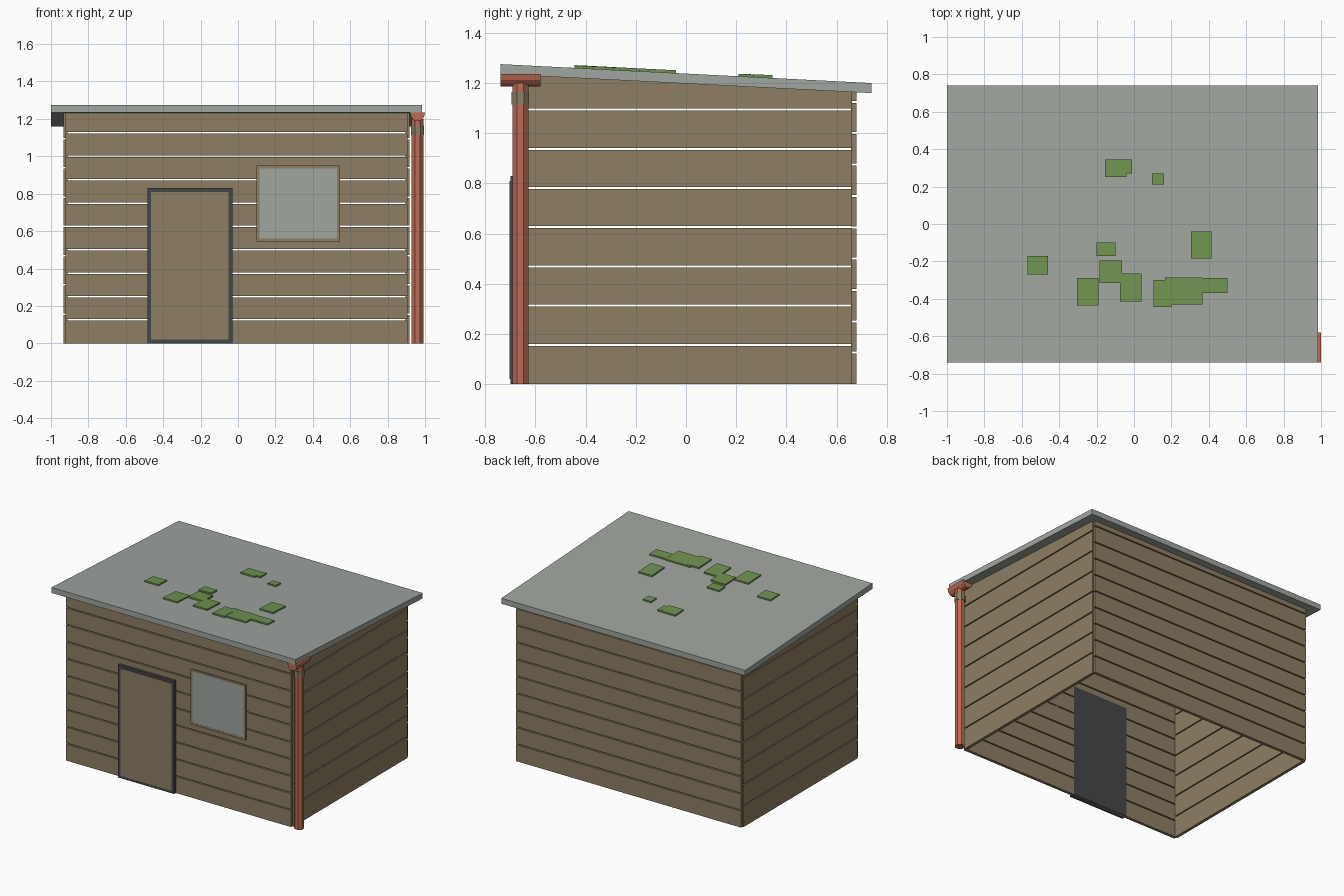
import bpy, bmesh, math
from mathutils import Matrix, Vector

if "Cube" in bpy.data.objects:
    bpy.data.objects.remove(bpy.data.objects["Cube"])


def material(name, rgb):
    m = bpy.data.materials.new(name)
    m.use_nodes = True
    m.diffuse_color = (*rgb, 1)
    m.node_tree.nodes["Principled BSDF"].inputs["Base Color"].default_value = (*rgb, 1)
    return m


WOOD = material("tan wood", (0.27, 0.21, 0.125))
GREY = material("pale grey", (0.35, 0.38, 0.35))
MOSS = material("moss green", (0.16, 0.29, 0.08))
CLAY = material("terracotta", (0.5, 0.15, 0.085))
DARK = material("dark frame", (0.06, 0.062, 0.068))

MID_X = -0.0075          # middle of the building
HALF_X, HALF_Y = 0.925, 0.68
THICK, GAP = 0.022, 0.008


def roof_under(y):
    return 1.1975 - 0.051 * y


def add_box(bm, x, y, z):
    """Box from ranges; a z limit may be a function of y for sloping faces."""
    verts = bmesh.ops.create_cube(bm, size=1)["verts"]
    for v in verts:
        px, py = x[v.co.x > 0], y[v.co.y > 0]
        pz = z[v.co.z > 0]
        v.co = (px, py, pz(py) if callable(pz) else pz)


def finish(bm, name, mat):
    bmesh.ops.recalc_face_normals(bm, faces=bm.faces)
    mesh = bpy.data.meshes.new(name)
    bm.to_mesh(mesh)
    bm.free()
    mesh.materials.append(mat)
    ob = bpy.data.objects.new(name, mesh)
    bpy.context.collection.objects.link(ob)
    return ob


def boxes(name, mat, items):
    bm = bmesh.new()
    for item in items:
        add_box(bm, *item)
    return finish(bm, name, mat)


def plank_wall(name, x, y, pitch, rows):
    """Stack of planks with narrow gaps; the top plank meets the roof."""
    items = []
    for i in range(rows):
        low = i * pitch + (GAP / 2 if i else 0)
        high = roof_under if i == rows - 1 else (i + 1) * pitch - GAP / 2
        items.append((x, y, (low, high)))
    return boxes(name, WOOD, items)


def frame(name, mat, x, y, z, w):
    """Four bars around a rectangle."""
    return boxes(name, mat, [
        ((x[0], x[0] + w), y, z), ((x[1] - w, x[1]), y, z),
        ((x[0] + w, x[1] - w), y, (z[0], z[0] + w)),
        ((x[0] + w, x[1] - w), y, (z[1] - w, z[1]))])


# Walls: the front and back have narrower planks than the sides
long_x = (MID_X - HALF_X + 0.01, MID_X + HALF_X - 0.01)
short_y = (-HALF_Y + 0.018, HALF_Y - 0.018)
plank_wall("front_wall", long_x, (-HALF_Y, -HALF_Y + THICK), 0.125, 10)
plank_wall("back_wall", long_x, (HALF_Y - THICK, HALF_Y), 0.125, 10)
for name, s in (("left_wall", 1), ("right_wall", -1)):
    edges = sorted((MID_X + s * HALF_X, MID_X + s * (HALF_X - THICK)))
    plank_wall(name, edges, short_y, 0.1563, 8)

# Sloping roof slab
boxes("roof", GREY, [((-1, 0.985), (-0.74, 0.74),
                      (roof_under, lambda y: roof_under(y) + 0.04))])

# Moss patches lying on the slope
patches = [(-0.57, -0.46, -0.27, -0.17), (-0.155, -0.04, 0.25, 0.345),
           (-0.04, -0.01, 0.27, 0.345), (0.095, 0.16, 0.21, 0.27),
           (-0.2, -0.1, -0.17, -0.1), (-0.185, -0.065, -0.315, -0.195),
           (-0.305, -0.19, -0.435, -0.29), (-0.075, 0.04, -0.415, -0.265),
           (0.105, 0.2, -0.445, -0.3), (0.165, 0.365, -0.43, -0.285),
           (0.365, 0.5, -0.37, -0.29), (0.305, 0.415, -0.185, -0.04)]
boxes("moss_patches", MOSS, [
    ((a, b), (c, d), (lambda y: roof_under(y) + 0.035,
                      lambda y, i=i: roof_under(y) + 0.05 + 0.0006 * (i % 3)))
    for i, (a, b, c, d) in enumerate(patches)])

# Door with its frame and inner backing
door_x, door_z = (-0.485, -0.03), (0, 0.83)
frame("door_frame", DARK, door_x, (-0.7, -0.679), door_z, 0.02)
boxes("door_backing", DARK, [(door_x, (-0.683, -0.657), door_z)])
boxes("door_panel", WOOD, [((-0.465, -0.05), (-0.704, -0.684), (0.02, 0.81))])

# Window
frame("window_frame", WOOD, (0.1, 0.545), (-0.692, -0.66), (0.545, 0.95), 0.015)
boxes("window_glass", GREY, [((0.115, 0.53), (-0.691, -0.665), (0.56, 0.935))])

# Gutter: short half-round trough along the roof edge
PIPE_X, PIPE_Y = 0.96, -0.66
bm = bmesh.new()
rim = [bm.verts.new((PIPE_X + 0.04 * math.cos(a), -0.74, 1.235 + 0.048 * math.sin(a)))
       for a in (math.pi * (1 + k / 6) for k in range(7))]
face = bm.faces.new(rim)
new = bmesh.ops.extrude_face_region(bm, geom=[face])["geom"]
bmesh.ops.translate(bm, vec=Vector((0, 0.16, 0)),
                    verts=[g for g in new if isinstance(g, bmesh.types.BMVert)])
finish(bm, "gutter", CLAY)


# Downpipe and its collar
def tube(name, mat, radius, z0, z1):
    bm = bmesh.new()
    place = (Matrix.Translation((PIPE_X, PIPE_Y, (z0 + z1) / 2))
             @ Matrix.Rotation(math.pi / 8, 4, "Z"))
    bmesh.ops.create_cone(bm, cap_ends=True, segments=8, radius1=radius,
                          radius2=radius, depth=z1 - z0, matrix=place)
    return finish(bm, name, mat)


tube("downpipe", CLAY, 0.034, 0, 1.2)
tube("pipe_collar", WOOD, 0.038, 1.115, 1.165)
